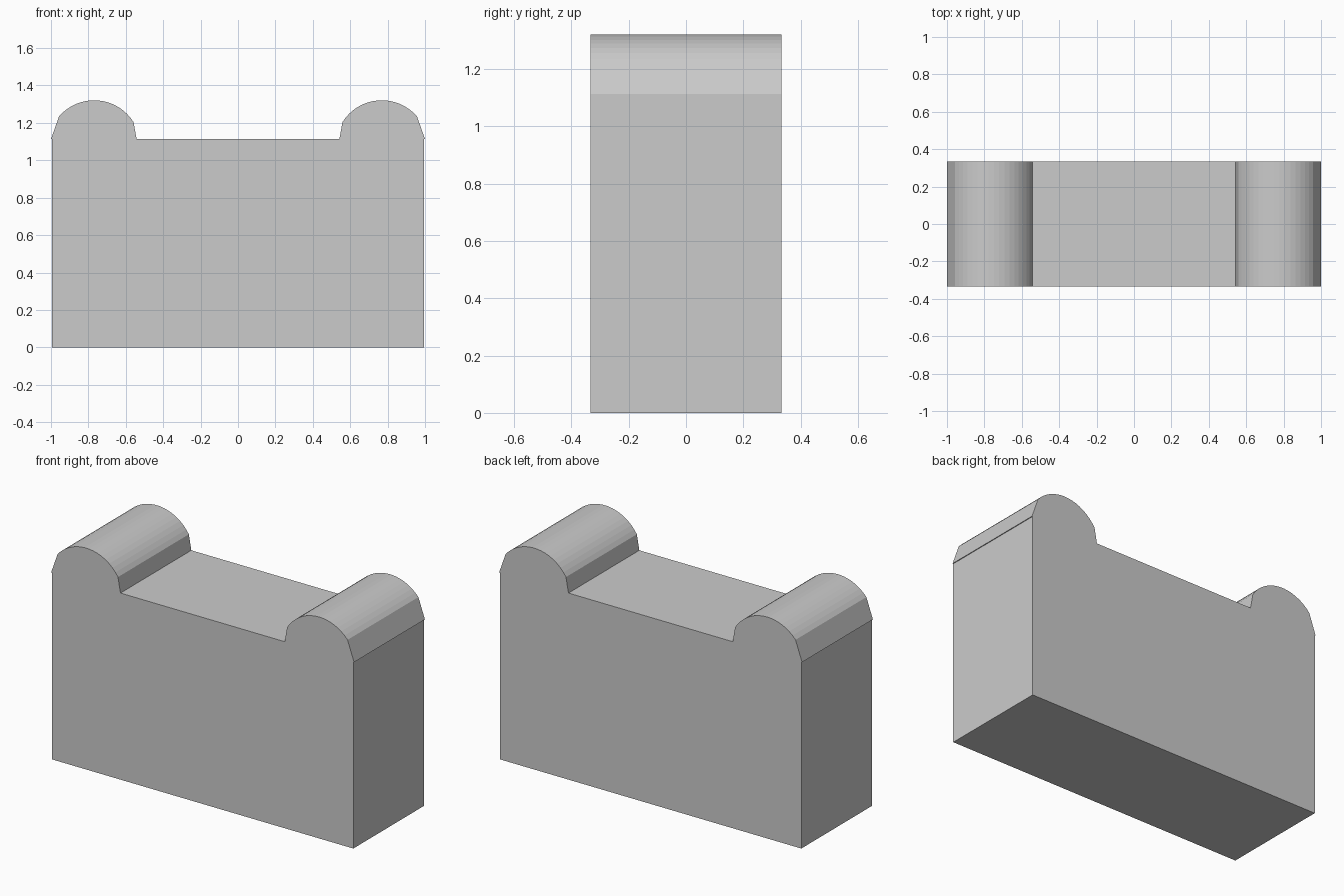
import bpy
from math import atan2, cos, sin

if "Cube" in bpy.data.objects:
    bpy.data.objects.remove(bpy.data.objects["Cube"])

HALF_DEPTH = 0.334
DECK_Z = 1.113


def extrude_profile(name, profile):
    """Closed prism along y from a counter-clockwise (x, z) profile."""
    n = len(profile)
    verts = [(x, y, z) for y in (-HALF_DEPTH, HALF_DEPTH) for x, z in profile]
    faces = [tuple(range(n)), tuple(range(2 * n - 1, n - 1, -1))]
    faces += [(i, i + n, (i + 1) % n + n, (i + 1) % n) for i in range(n)]
    mesh = bpy.data.meshes.new(name)
    mesh.from_pydata(verts, [], faces)
    obj = bpy.data.objects.new(name, mesh)
    bpy.context.collection.objects.link(obj)
    return obj


# Main block
extrude_profile("body", [(-0.995, 0), (0.995, 0), (0.995, DECK_Z), (-0.995, DECK_Z)])

# Rounded end rolls: arc on top, straight slanted flanks down to the deck
CX, CZ, R, STEPS = 0.769, 1.073, 0.248, 16
start = atan2(1.235 - CZ, 0.957 - CX)
end = atan2(1.203 - CZ, 0.56 - CX)
arc = [start + (end - start) * i / STEPS for i in range(STEPS + 1)]
roll = [(0.542, DECK_Z), (1.0, DECK_Z)]
roll += [(CX + R * cos(a), CZ + R * sin(a)) for a in arc]

extrude_profile("right_roll", roll)
extrude_profile("left_roll", [(-x, z) for x, z in reversed(roll)])
